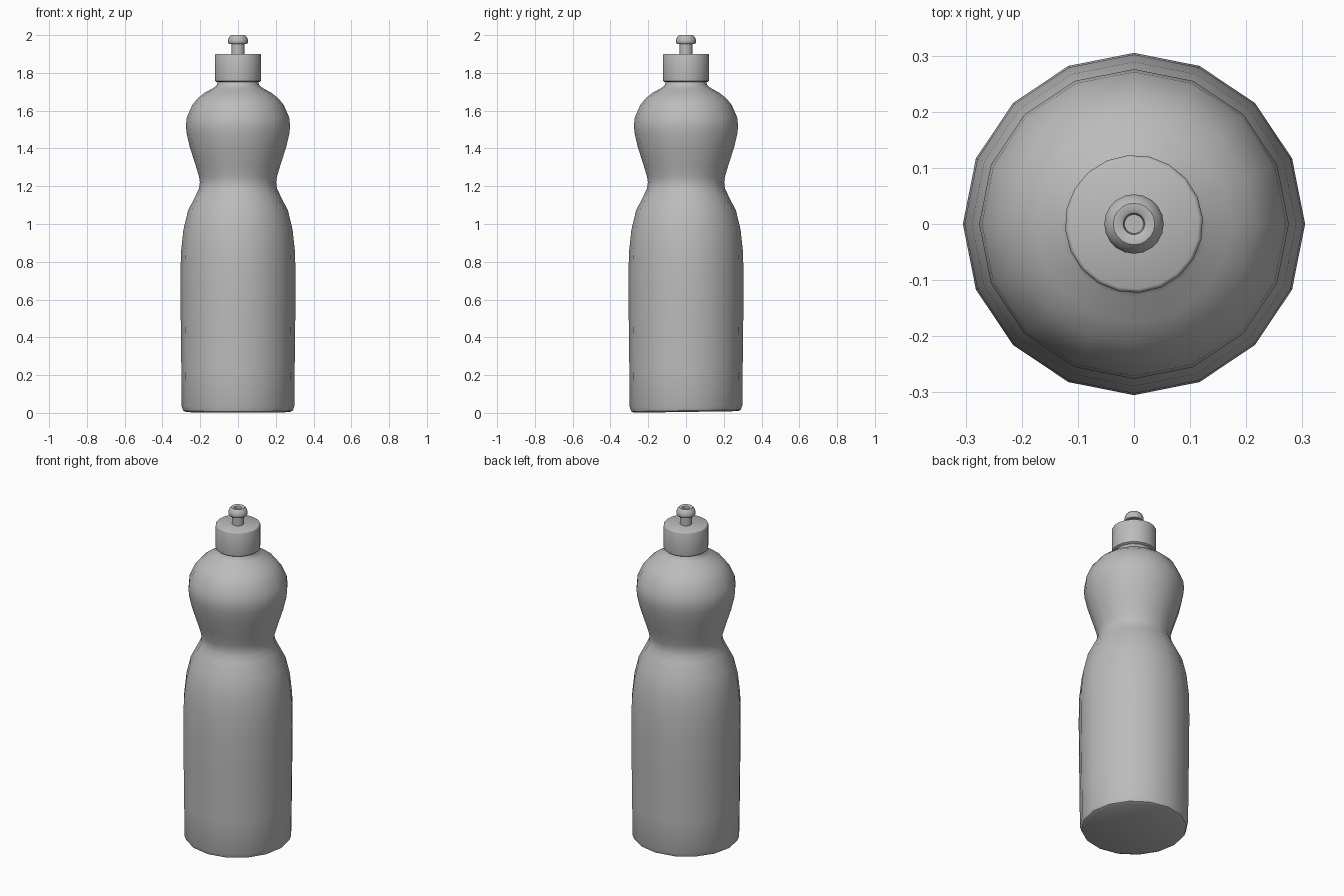
import bpy
import bmesh
import math

cube = bpy.data.objects.get("Cube")
if cube:
    bpy.data.objects.remove(cube, do_unlink=True)

plastic = bpy.data.materials.new("grey_plastic")
GREY = (0.5, 0.5, 0.5, 1.0)
plastic.use_nodes = True
plastic.diffuse_color = GREY
plastic.node_tree.nodes["Principled BSDF"].inputs["Base Color"].default_value = GREY


def lathe(name, profile, sides, turn=0.0, tilt=0.0):
    """Revolve (radius, height) points, bottom to top, and close both ends."""
    bm = bmesh.new()
    rings = []
    for r, z in profile:
        ring = []
        for i in range(sides):
            a = math.tau * i / sides + turn
            y = r * math.sin(a)
            lean = tilt * y if z < 0.1 else 0.0
            ring.append(bm.verts.new((r * math.cos(a), y, z + lean)))
        rings.append(ring)
    for low, high in zip(rings, rings[1:]):
        for i in range(sides):
            j = (i + 1) % sides
            bm.faces.new((low[i], low[j], high[j], high[i]))
    bm.faces.new(rings[0][::-1])
    bm.faces.new(rings[-1])
    mesh = bpy.data.meshes.new(name)
    bm.to_mesh(mesh)
    bm.free()
    mesh.materials.append(plastic)
    obj = bpy.data.objects.new(name, mesh)
    bpy.context.collection.objects.link(obj)
    bpy.ops.object.select_all(action="DESELECT")
    obj.select_set(True)
    bpy.context.view_layer.objects.active = obj
    bpy.ops.object.shade_smooth_by_angle(angle=math.radians(42))
    return obj


# Bottle with a pinched grip and slightly uneven base
lathe("bottle_body", [
    (0.275, 0.005), (0.29, 0.012), (0.298, 0.035), (0.3, 0.23),
    (0.303, 0.48), (0.305, 0.7), (0.302, 0.85), (0.289, 0.97),
    (0.265, 1.07), (0.222, 1.155), (0.206, 1.19), (0.202, 1.22),
    (0.206, 1.25), (0.224, 1.31), (0.256, 1.41), (0.272, 1.48),
    (0.276, 1.52), (0.271, 1.565), (0.242, 1.63), (0.215, 1.664),
    (0.175, 1.696), (0.13, 1.72), (0.112, 1.735), (0.105, 1.76),
], 16, tilt=0.015)

# Screw cap with softened rims
lathe("screw_cap", [
    (0.115, 1.752), (0.122, 1.757), (0.123, 1.762),
    (0.123, 1.893), (0.121, 1.898), (0.116, 1.901),
], 20, turn=math.radians(5))

# Pull-up spout: stem, rounded head and a shallow dimple
lathe("spout", [
    (0.034, 1.89), (0.034, 1.952), (0.048, 1.954), (0.053, 1.961),
    (0.053, 1.973), (0.047, 1.99), (0.037, 2.0), (0.024, 2.0),
    (0.019, 1.996), (0.017, 1.982),
], 20)
